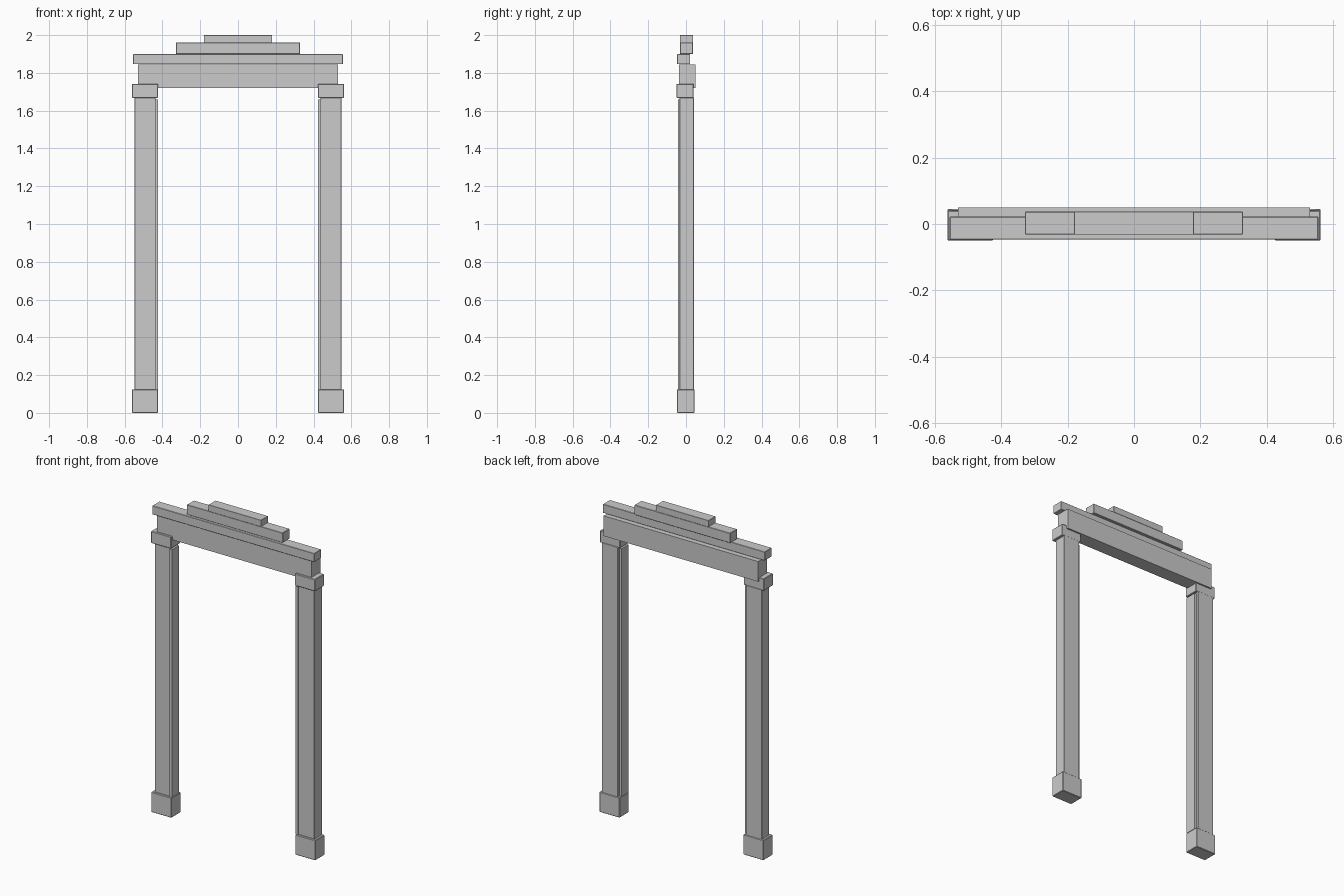
import bpy

if "Cube" in bpy.data.objects:
    bpy.data.objects.remove(bpy.data.objects["Cube"])


def box(name, x, y, z, bevel=0.003):
    """Box from (min, max) extents with lightly eased edges."""
    bpy.ops.mesh.primitive_cube_add(size=1, location=[sum(r) / 2 for r in (x, y, z)])
    ob = bpy.context.object
    ob.name = name
    ob.scale = [r[1] - r[0] for r in (x, y, z)]
    bpy.ops.object.transform_apply(location=False, rotation=False, scale=True)
    if bevel:
        mod = ob.modifiers.new("eased_edges", 'BEVEL')
        mod.width = bevel
        mod.segments = 1
    return ob


# Left and right posts, mirrored across x = 0
for side, s in (("left", -1), ("right", 1)):
    def pair(a, b):
        return tuple(sorted((s * a, s * b)))

    box(side + "_plinth", pair(0.424, 0.562), (-0.047, 0.045), (0, 0.125))
    box(side + "_post", pair(0.438, 0.548), (-0.034, 0.042), (0.12, 1.672), 0.002)
    # door stop strip on the inner face
    box(side + "_inner_strip", pair(0.424, 0.44), (-0.042, 0.026), (0.125, 1.66), 0)
    box(side + "_capital", pair(0.424, 0.562), (-0.05, 0.04), (1.668, 1.742))

# Lintel, offset towards the back
box("lintel", (-0.53, 0.53), (-0.038, 0.05), (1.72, 1.845), 0)

# Cornice, offset towards the front
box("cornice", (-0.555, 0.555), (-0.047, 0.022), (1.846, 1.9), 0.002)

# Stepped crown
box("crown_lower_step", (-0.328, 0.328), (-0.032, 0.037), (1.9, 1.961), 0.002)
box("crown_upper_step", (-0.18, 0.18), (-0.032, 0.037), (1.96, 2.0), 0.001)
